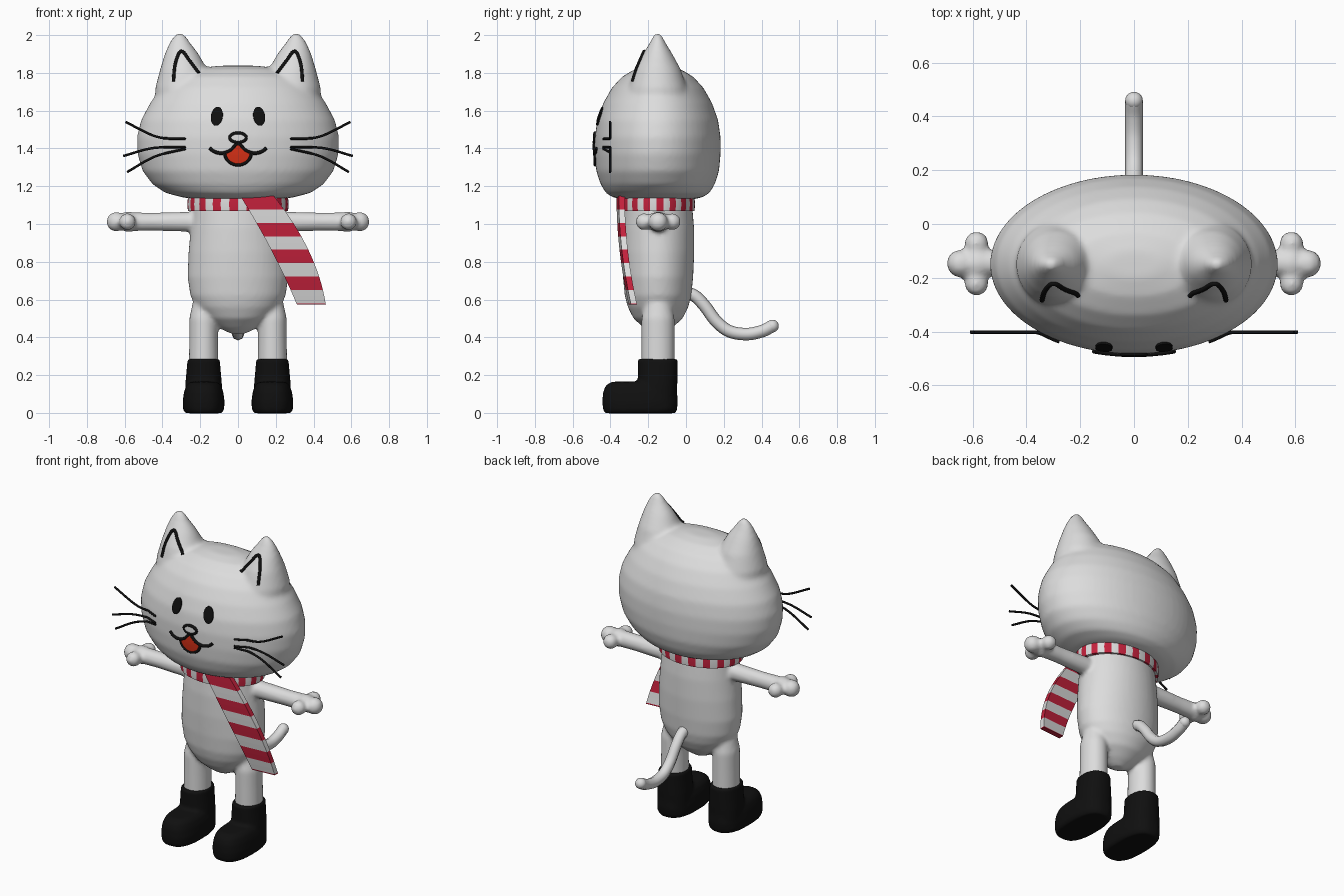
import bpy, bmesh
from math import sin, cos, pi, radians, copysign
from mathutils import Vector
from mathutils.bvhtree import BVHTree

cube = bpy.data.objects.get("Cube")
if cube:
    bpy.data.objects.remove(cube, do_unlink=True)


def material(name, rgb):
    m = bpy.data.materials.new(name)
    m.use_nodes = True
    m.diffuse_color = (*rgb, 1)
    bsdf = m.node_tree.nodes["Principled BSDF"]
    bsdf.inputs["Base Color"].default_value = (*rgb, 1)
    bsdf.inputs["Roughness"].default_value = 0.7
    return m


WHITE = material("soft white", (0.72, 0.72, 0.72))
BLACK = material("black", (0.005, 0.005, 0.005))
RED = material("scarf red", (0.55, 0.015, 0.045))
MOUTH = material("mouth red", (0.68, 0.03, 0.008))


def finish(name, bm, *mats):
    bmesh.ops.recalc_face_normals(bm, faces=bm.faces)
    me = bpy.data.meshes.new(name)
    bm.to_mesh(me)
    bm.free()
    for m in mats:
        me.materials.append(m)
    ob = bpy.data.objects.new(name, me)
    bpy.context.collection.objects.link(ob)
    return ob


def activate(ob):
    bpy.ops.object.select_all(action='DESELECT')
    ob.select_set(True)
    bpy.context.view_layer.objects.active = ob


def blend(ob, voxel, rounds):
    """Fuse overlapping volumes into one soft skin."""
    rm = ob.modifiers.new("fuse", 'REMESH')
    rm.mode, rm.voxel_size, rm.use_smooth_shade = 'VOXEL', voxel, True
    sm = ob.modifiers.new("soften", 'SMOOTH')
    sm.factor, sm.iterations = 0.5, rounds
    activate(ob)
    bpy.ops.object.convert(target='MESH')
    bpy.ops.object.shade_smooth()


def skin(bm, rings):
    """Bridge rings of points and cap both ends."""
    loops = [[bm.verts.new(p) for p in r] for r in rings]
    n = len(loops[0])
    for a, b in zip(loops, loops[1:]):
        for i in range(n):
            bm.faces.new((a[i], a[(i + 1) % n], b[(i + 1) % n], b[i]))
    bm.faces.new(loops[0])
    bm.faces.new(loops[-1])


def loft(bm, rows, x=0, y=0, power=2, n=48):
    """Stack of rounded rings; row = z, x radius, y radius, x shift, y shift."""
    def ring(z, rx, ry, dx=0, dy=0):
        c = lambda v: copysign(abs(v) ** (2 / power), v)
        return [(x + dx + rx * c(cos(2 * pi * i / n)),
                 y + dy + ry * c(sin(2 * pi * i / n)), z) for i in range(n)]
    skin(bm, [ring(*r) for r in rows])


def smooth_path(pts, steps=8):
    """Catmull-Rom curve through the points."""
    p = [Vector(q) for q in pts]
    p = [2 * p[0] - p[1]] + p + [2 * p[-1] - p[-2]]
    out = []
    for a, b, c, d in zip(p, p[1:], p[2:], p[3:]):
        for k in range(steps):
            t = k / steps
            out.append(0.5 * (2 * b + (c - a) * t + (2 * a - 5 * b + 4 * c - d) * t * t
                              + (3 * b - a - 3 * c + d) * t ** 3))
    return out + [p[-2]]


def tube(name, pts, radius, mat):
    cu = bpy.data.curves.new(name, 'CURVE')
    cu.dimensions, cu.bevel_depth, cu.bevel_resolution = '3D', radius, 2
    cu.use_fill_caps = True
    sp = cu.splines.new('POLY')
    sp.points.add(len(pts) - 1)
    for s, q in zip(sp.points, pts):
        s.co = (*q, 1)
    cu.materials.append(mat)
    ob = bpy.data.objects.new(name, cu)
    bpy.context.collection.objects.link(ob)
    activate(ob)
    bpy.ops.object.convert(target='MESH')
    bpy.ops.object.shade_smooth()


def ball(bm, pos, r):
    geo = bmesh.ops.create_uvsphere(bm, u_segments=20, v_segments=12, radius=r)
    bmesh.ops.translate(bm, verts=geo["verts"], vec=pos)


# Head with ears
bm = bmesh.new()
loft(bm, [(1.13, .20, .18), (1.14, .29, .235), (1.165, .385, .275), (1.21, .452, .302),
          (1.28, .505, .325), (1.37, .532, .333), (1.46, .535, .333), (1.55, .513, .32),
          (1.64, .465, .288), (1.72, .41, .243), (1.78, .345, .188), (1.82, .24, .12),
          (1.838, .10, .05)], y=-.15, n=64)
for s in (-1, 1):
    loft(bm, [(1.62, .18, .18, -s * .05), (1.72, .155, .155, -s * .025), (1.82, .124, .122, -s * .02),
              (1.90, .09, .078, -s * .01), (1.96, .055, .042), (1.995, .032, .024), (2.012, .012, .01)],
         x=s * .308, y=-.15)
head = finish("head", bm, WHITE)
blend(head, .014, 6)

# Body with legs, arms and hands
bm = bmesh.new()
loft(bm, [(.42, .04, .03), (.45, .10, .075), (.50, .17, .13), (.56, .222, .16), (.62, .252, .176),
          (.72, .267, .186), (.85, .262, .192), (.98, .25, .191), (1.08, .24, .182), (1.18, .2, .16)],
     y=-.148)
for s in (-1, 1):
    loft(bm, [(.22, .079, .088), (.40, .076, .088), (.50, .076, .088), (.62, .05, .06)],
         x=s * .182, y=-.148, n=32)
    arm = []
    for x, r in ((.1, .058), (.3, .052), (.45, .048), (.56, .05), (.6, .05)):
        arm.append([(s * x, -.145 + r * cos(i * pi / 12), 1.012 + r * sin(i * pi / 12)) for i in range(24)])
    skin(bm, arm)
    for x, y, r in ((.585, -.072, .045), (.585, -.222, .045), (.645, -.147, .052), (.58, -.147, .055),
                    (.587, -.11, .042), (.587, -.184, .042)):
        ball(bm, (s * x, y, 1.012), r)
blend(finish("body", bm, WHITE), .012, 5)

# Tail
tail = smooth_path([(0, -.02, .64), (0, .045, .62), (0, .10, .565), (0, .16, .485), (0, .23, .432),
                    (0, .32, .417), (0, .40, .432), (0, .458, .46)])
tube("tail", tail, .033, WHITE)
bm = bmesh.new()
ball(bm, tail[-1], .033)
tip = finish("tail_tip", bm, WHITE)
activate(tip)
bpy.ops.object.shade_smooth()

# Boots
for s, side in ((1, "left"), (-1, "right")):
    bm = bmesh.new()
    loft(bm, [(-.002, .095, .185), (.015, .108, .196), (.06, .111, .2), (.11, .104, .196),
              (.145, .092, .182), (.165, .07, .15)], x=s * .182, y=-.243, power=2.6)
    loft(bm, [(.02, .1, .1), (.15, .097, .104), (.285, .085, .106)], x=s * .182, y=-.15, power=2.3)
    blend(finish(side + "_boot", bm, BLACK), .01, 4)

# Striped scarf loop
bm = bmesh.new()
N = 72
profile = ((.235, .17, 1.068), (.265, .2, 1.068), (.268, .203, 1.105), (.265, .2, 1.142), (.235, .17, 1.142))
grid = [[bm.verts.new((rx * cos(2 * pi * i / N), -.155 + ry * sin(2 * pi * i / N), z))
         for rx, ry, z in profile] for i in range(N)]
for i in range(N):
    a, b = grid[i], grid[(i + 1) % N]
    for k in range(len(profile)):
        j = (k + 1) % len(profile)
        bm.faces.new((a[k], b[k], b[j], a[j])).material_index = (i // 2 + 1) % 2
loop = finish("scarf_loop", bm, WHITE, RED)
activate(loop)
bpy.ops.object.shade_smooth_by_angle(angle=radians(40))

# Striped hanging scarf end, one band per stripe
bm = bmesh.new()
rings = []
for i in range(18):
    z = max(1.148 - .0355 * i, .573)
    t = (1.148 - z) / .575
    left, right = .012 + .36 * t - .06 * t * t, .19 + .46 * t - .185 * t * t
    y = -.368 + .065 * t * t
    rings.append([(left, y, z), (right, y + .012, z), (right, y + .044, z), (left, y + .032, z)])
skin(bm, rings)
for f in bm.faces:
    band = int((1.148 - f.calc_center_median().z) / .071)
    f.material_index = (band + 1) % 2
finish("scarf_end", bm, WHITE, RED)

# Face details are laid on the front of the head
bvh = BVHTree.FromObject(head, bpy.context.evaluated_depsgraph_get())


def on_face(x, z, lift=0.0):
    hit = bvh.ray_cast(Vector((x, -2, z)), Vector((0, 1, 0)))[0]
    return Vector((x, (hit.y if hit else -.15) - lift, z))


def plate(name, outline, mat, lift):
    """Thin patch that follows the head."""
    cx = sum(p[0] for p in outline) / len(outline)
    cz = sum(p[1] for p in outline) / len(outline)
    bm = bmesh.new()
    rings = [[on_face(cx + (x - cx) * k, cz + (z - cz) * k, lift) for x, z in outline]
             for k in (1, .7, .4, .1)]
    skin(bm, rings)
    bmesh.ops.delete(bm, geom=[f for f in bm.faces if len(f.verts) > 4][:1], context='FACES_ONLY')
    ob = finish(name, bm, mat)
    sol = ob.modifiers.new("thickness", 'SOLIDIFY')
    sol.thickness, sol.offset = .008, 0


def stroke(name, pts, radius, mat=BLACK):
    flat = smooth_path([(x, 0, z) for x, z in pts])
    tube(name, [on_face(p.x, p.z, .003) for p in flat], radius, mat)


def oval(cx, cz, rx, rz, tilt=0, n=32):
    return [(cx + rx * cos(a) + tilt * sin(a), cz + rz * sin(a))
            for a in (2 * pi * i / n for i in range(n))]


for s, side in ((1, "left"), (-1, "right")):
    plate(side + "_eye", oval(s * .112, 1.57, .031, .049, -s * .006), BLACK, .005)
    stroke(side + "_ear_mark", [(s * x, z) for x, z in (
        (.342, 1.755), (.334, 1.84), (.312, 1.905), (.29, 1.91), (.26, 1.87), (.207, 1.80))], .009)
    whiskers = {"upper": ((.278, 1.45), (.43, 1.462), (.595, 1.54)),
                "middle": ((.278, 1.407), (.45, 1.402), (.608, 1.36)),
                "lower": ((.278, 1.398), (.44, 1.357), (.587, 1.275))}
    for level, pts in whiskers.items():
        line = smooth_path([(s * x, 0, z) for x, z in pts])
        for p in line:
            p.y = min(-.402, on_face(p.x, p.z, .004).y)
        tube(f"{side}_{level}_whisker", line, .0065, BLACK)

# Nose and open mouth
nose = oval(0, 1.457, .043, .024)
plate("nose", nose, WHITE, .004)
stroke("nose_outline", nose + nose[:1], .009)
lip = [(.15, 1.402), (.125, 1.383), (.085, 1.375), (.04, 1.39), (0, 1.425)]
stroke("upper_lip", lip + [(-x, z) for x, z in lip[-2::-1]], .009)
chin = [(.072, 1.378), (.06, 1.345), (.035, 1.322), (0, 1.313)]
chin += [(-x, z) for x, z in chin[-2::-1]]
stroke("lower_lip", chin, .009)
plate("mouth", chin + [(-.04, 1.39), (0, 1.42), (.04, 1.39)], MOUTH, .004)
